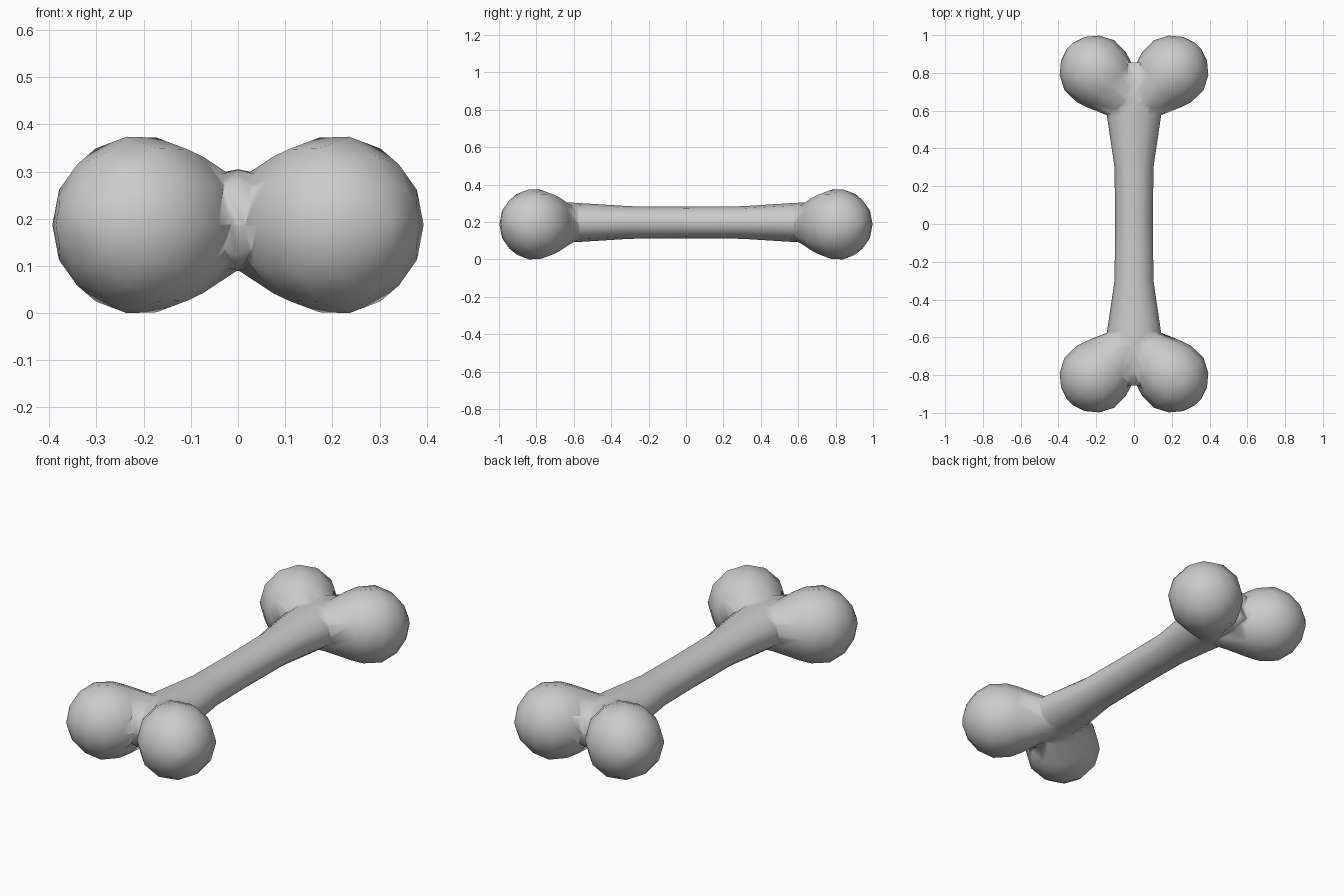
import bpy, bmesh
from math import sin, cos, pi
from mathutils import Vector

if "Cube" in bpy.data.objects:
    bpy.data.objects.remove(bpy.data.objects["Cube"])

Z = Vector((0, 0, 1))


def loft(name, start, axis, rings, sides=12):
    """Skin elliptical rings (distance, side radius, vertical radius) along an axis."""
    axis = Vector(axis).normalized()
    side = axis.cross(Z)
    bm = bmesh.new()
    loops = []
    for d, rs, rz in rings:
        c = Vector(start) + axis * d
        loops.append([bm.verts.new(c + side * rs * cos(2 * pi * i / sides)
                                   + Z * rz * sin(2 * pi * i / sides))
                      for i in range(sides)])
    for a, b in zip(loops, loops[1:]):
        for i in range(sides):
            j = (i + 1) % sides
            bm.faces.new((a[i], a[j], b[j], b[i]))
    bm.faces.new(loops[0])
    bm.faces.new(loops[-1])
    bmesh.ops.recalc_face_normals(bm, faces=bm.faces[:])
    mesh = bpy.data.meshes.new(name)
    bm.to_mesh(mesh)
    bm.free()
    ob = bpy.data.objects.new(name, mesh)
    bpy.context.collection.objects.link(ob)
    return ob


# Shaft: waisted in the middle, flaring towards both ends
half = [(0.30, 0.103, 0.087), (0.57, 0.143, 0.104), (0.65, 0.145, 0.108),
        (0.77, 0.11, 0.107), (0.855, 0.05, 0.075)]
rings = [(-d, a, b) for d, a, b in reversed(half)] + [(0, 0.10, 0.085)] + half
bone = loft("bone", (0, 0, 0.2), (0, 1, 0), rings)

# Knobs: neck growing into a ball, one per corner
profile = [(-0.31, 0.085), (-0.22, 0.116), (-0.10, 0.167), (-0.045, 0.185),
           (0.045, 0.187), (0.12, 0.148), (0.17, 0.088), (0.192, 0.02)]
for sx in (-1, 1):
    for sy in (-1, 1):
        knob = loft("knob", (0.204 * sx, 0.808 * sy, 0.19), (sx, sy, 0),
                    [(d, r, r) for d, r in profile])
        bpy.context.view_layer.objects.active = bone
        mod = bone.modifiers.new("join_knob", 'BOOLEAN')
        mod.operation = 'UNION'
        mod.solver = 'EXACT'
        mod.object = knob
        bpy.ops.object.modifier_apply(modifier=mod.name)
        bpy.data.objects.remove(knob)

# Rest on the ground and shade smooth
low = min(v.co.z for v in bone.data.vertices)
for v in bone.data.vertices:
    v.co.z -= low
for p in bone.data.polygons:
    p.use_smooth = True
